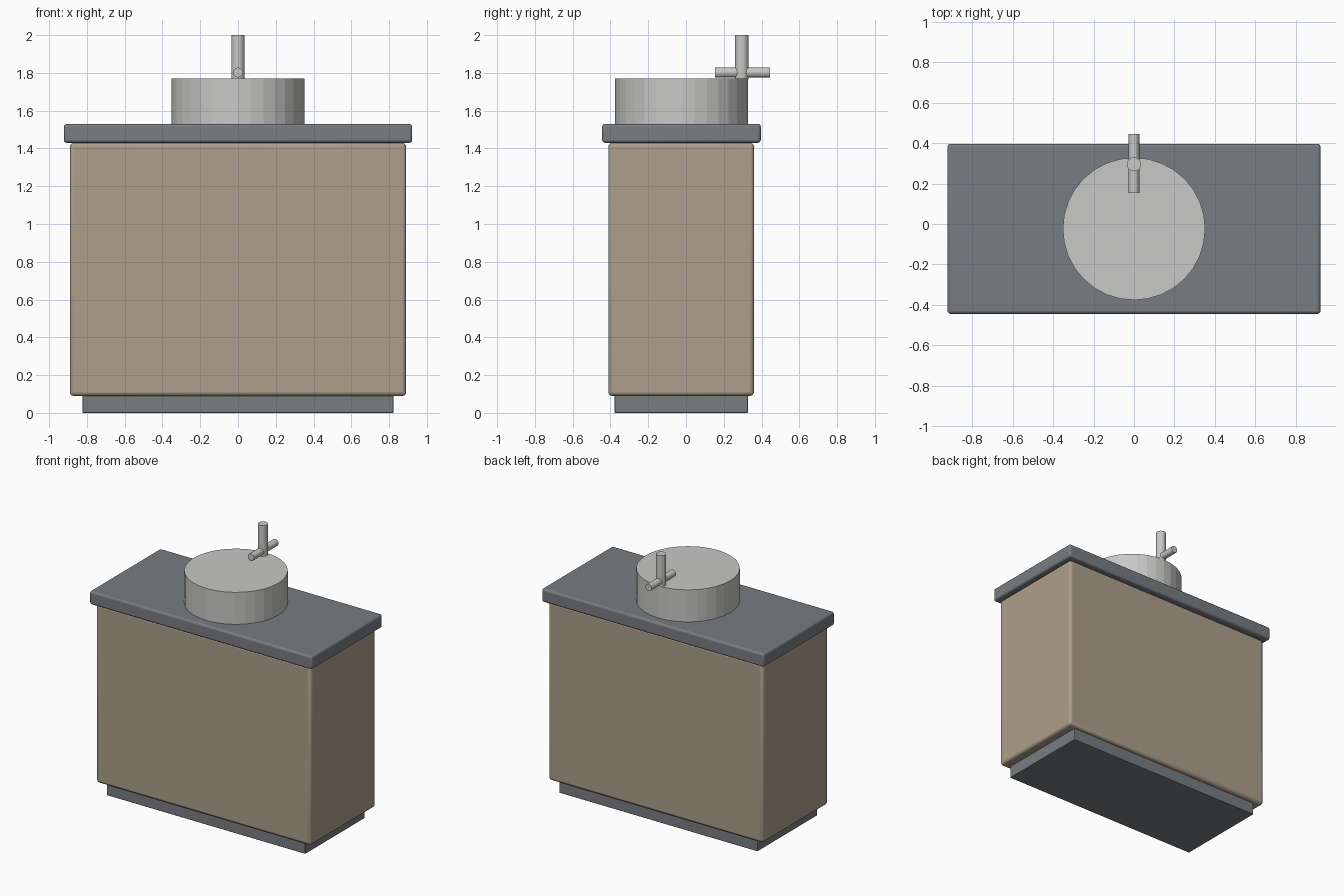
import bpy
import math

cube = bpy.data.objects.get("Cube")
if cube:
    bpy.data.objects.remove(cube, do_unlink=True)


def material(name, rgb):
    mat = bpy.data.materials.new(name)
    mat.use_nodes = True
    colour = (*rgb, 1)
    mat.diffuse_color = colour
    mat.node_tree.nodes["Principled BSDF"].inputs["Base Color"].default_value = colour
    return mat


stone = material("slate_grey", (0.19, 0.205, 0.22))
wood = material("warm_beige", (0.42, 0.345, 0.265))
ceramic = material("pale_grey", (0.58, 0.58, 0.565))


def finish(name, mat):
    obj = bpy.context.object
    obj.name = name
    obj.data.materials.append(mat)
    return obj


def box(name, mat, half_x, y, z, bevel):
    """Rounded box from its half width and its depth and height ranges."""
    bpy.ops.mesh.primitive_cube_add(size=1, location=(0, sum(y) / 2, sum(z) / 2))
    obj = finish(name, mat)
    obj.scale = (half_x * 2, y[1] - y[0], z[1] - z[0])
    bpy.ops.object.transform_apply(location=False, rotation=False, scale=True)
    mod = obj.modifiers.new("rounded_edges", "BEVEL")
    mod.width = bevel
    mod.segments = 3
    bpy.ops.object.shade_smooth_by_angle(angle=math.radians(35))


def cylinder(name, mat, radius, depth, location, sides, tilt=0):
    bpy.ops.mesh.primitive_cylinder_add(vertices=sides, radius=radius, depth=depth,
                                        location=location, rotation=(tilt, 0, 0))
    finish(name, mat)


# Cabinet: recessed plinth, carcass and overhanging worktop
box("plinth", stone, 0.823, (-0.378, 0.328), (0, 0.095), 0.004)
box("cabinet_body", wood, 0.89, (-0.411, 0.36), (0.09, 1.43), 0.02)
box("worktop", stone, 0.922, (-0.444, 0.396), (1.43, 1.53), 0.015)

# Round vessel basin
cylinder("basin", ceramic, 0.352, 0.24, (0, -0.024, 1.65), 32)

# Tap: upright post crossed by a horizontal spout
cylinder("tap_post", ceramic, 0.035, 0.235, (0, 0.295, 1.8825), 16)
cylinder("tap_spout", ceramic, 0.026, 0.29, (0, 0.299, 1.802), 16, math.pi / 2)
